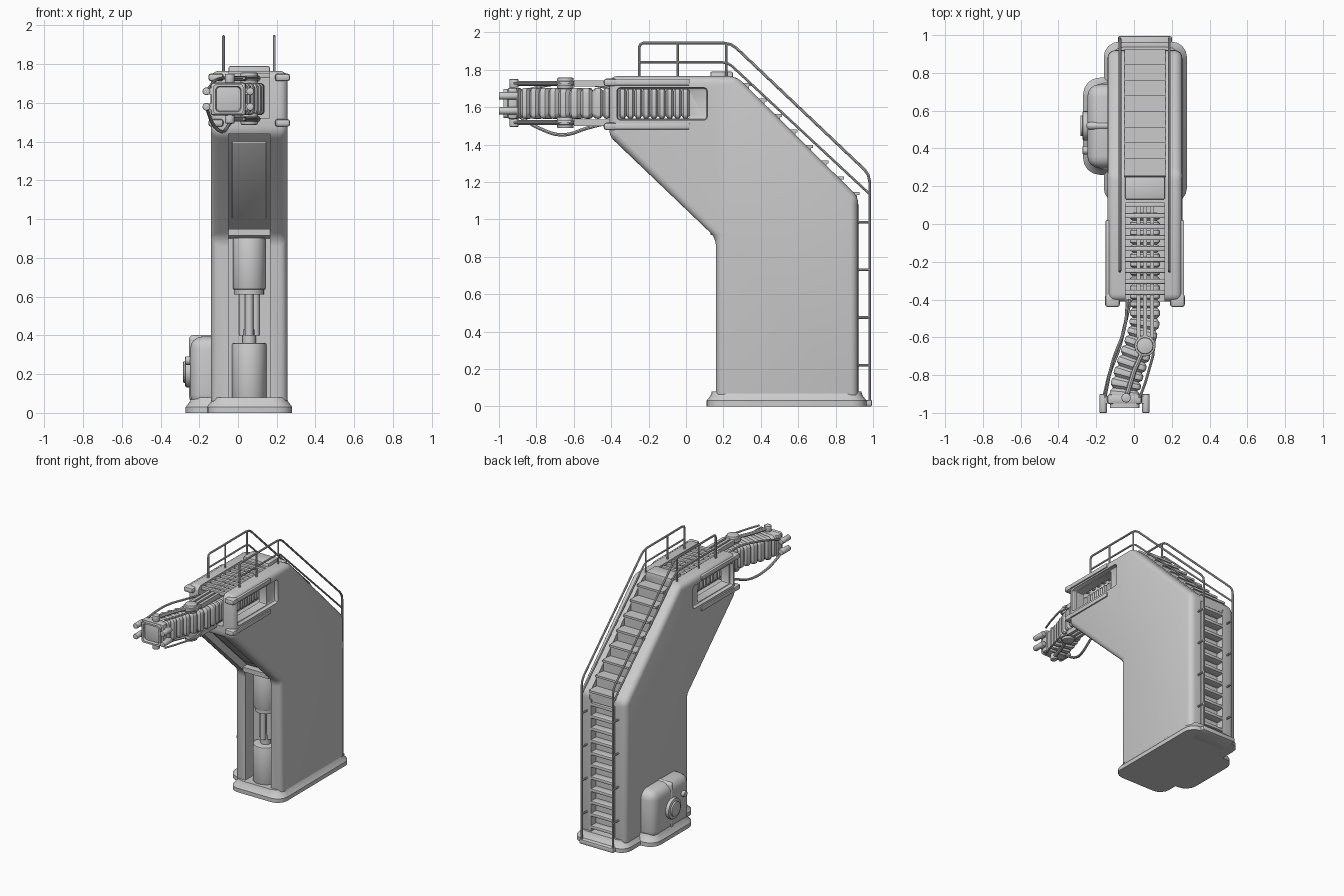
import bpy, bmesh, math
from mathutils import Vector

if "Cube" in bpy.data.objects:
    bpy.data.objects.remove(bpy.data.objects["Cube"])

CX = 0.058   # mid-plane of the tower


def mesh_obj(name, bm):
    bmesh.ops.recalc_face_normals(bm, faces=bm.faces)
    me = bpy.data.meshes.new(name)
    bm.to_mesh(me)
    bm.free()
    ob = bpy.data.objects.new(name, me)
    bpy.context.collection.objects.link(ob)
    return ob


def bevel(ob, w, seg=3):
    m = ob.modifiers.new("bevel", 'BEVEL')
    m.width, m.segments, m.limit_method = w, seg, 'ANGLE'
    return ob


def prism(name, pts, x0, x1, bev=0, seg=3):
    """Side profile (y, z) extruded from x0 to x1."""
    bm = bmesh.new()
    f = bm.faces.new([bm.verts.new((x0, y, z)) for y, z in pts])
    r = bmesh.ops.extrude_face_region(bm, geom=[f])
    bmesh.ops.translate(bm, vec=(x1 - x0, 0, 0),
                        verts=[v for v in r['geom'] if isinstance(v, bmesh.types.BMVert)])
    ob = mesh_obj(name, bm)
    return bevel(ob, bev, seg) if bev else ob


def box(name, x0, x1, y0, y1, z0, z1, bev=0, seg=2):
    return prism(name, [(y0, z0), (y1, z0), (y1, z1), (y0, z1)], x0, x1, bev, seg)


def cyl(name, c, r, h, axis='Z', n=24, bev=0):
    bm = bmesh.new()
    bmesh.ops.create_cone(bm, cap_ends=True, segments=n, radius1=r, radius2=r, depth=h)
    q = Vector((0, 0, 1)).rotation_difference(Vector([axis == a for a in 'XYZ']))
    for v in bm.verts:
        v.co = q @ v.co + Vector(c)
    ob = mesh_obj(name, bm)
    return bevel(ob, bev, 2) if bev else ob


def tube(name, pts, r, smooth=False):
    cu = bpy.data.curves.new(name, 'CURVE')
    cu.dimensions, cu.bevel_depth, cu.bevel_resolution, cu.use_fill_caps = '3D', r, 2, True
    if smooth:
        s = cu.splines.new('BEZIER')
        s.bezier_points.add(len(pts) - 1)
        for p, c in zip(s.bezier_points, pts):
            p.co = c
            p.handle_left_type = p.handle_right_type = 'AUTO'
    else:
        s = cu.splines.new('POLY')
        s.points.add(len(pts) - 1)
        for p, c in zip(s.points, pts):
            p.co = (*c, 1)
    ob = bpy.data.objects.new(name, cu)
    bpy.context.collection.objects.link(ob)
    return ob


def loft(name, rings):
    """Rounded rectangles (half u, half v, radius, placing function) joined in order."""
    bm, prev = bmesh.new(), None
    for i, (hu, hv, r, place) in enumerate(rings):
        loop = []
        for k, (su, sv) in enumerate(((1, 1), (-1, 1), (-1, -1), (1, -1))):
            for j in range(5):
                a = math.pi / 2 * (k + j / 4)
                loop.append(bm.verts.new(place(su * (hu - r) + r * math.cos(a),
                                               sv * (hv - r) + r * math.sin(a))))
        if prev:
            for j in range(20):
                bm.faces.new((prev[j], prev[j - 1], loop[j - 1], loop[j]))
        if i in (0, len(rings) - 1):
            bm.faces.new(loop)
        prev = loop
    return mesh_obj(name, bm)


def skirt(name, x0, x1, y0, y1, r):
    cx, cy = (x0 + x1) / 2, (y0 + y1) / 2
    loft(name, [((x1 - x0) / 2 - d, (y1 - y0) / 2 - d, r, lambda u, v, z=z: (cx + u, cy + v, z))
                for z, d in ((0, 0), (0.03, 0), (0.06, 0.022), (0.08, 0.028))])


# tower body with front, back, head and window recesses
body = prism("tower_body", [(0.16, 0.03), (0.92, 0.03), (0.92, 1.12), (0.27, 1.765),
                            (-0.41, 1.765), (-0.41, 1.445), (0.16, 0.9)], -0.14, 0.256, 0.04, 4)
cutters = [
    prism("cut_front", [(-0.5, 0.08), (0.26, 0.08), (0.26, 0.9), (0.2, 0.93), (-0.33, 1.44),
                        (-0.5, 1.44)], -0.05, 0.165),
    prism("cut_back", [(0.865, 0.06), (1.1, 0.06), (1.1, 1.9), (0.25, 1.9), (0.25, 1.67),
                       (0.865, 1.06)], -0.05, 0.166),
    box("cut_head", -0.046, 0.162, -0.6, 0.11, 1.52, 1.9),
    box("cut_window_through", -0.3, 0.4, -0.355, 0.02, 1.54, 1.695, 0.012),
    box("cut_window_right", 0.226, 0.4, -0.37, 0.115, 1.53, 1.705, 0.02),
    box("cut_window_left", -0.3, -0.11, -0.37, 0.115, 1.53, 1.705, 0.02)]
for c in cutters:
    m = body.modifiers.new("cut", 'BOOLEAN')
    m.object, m.operation, m.solver = c, 'DIFFERENCE', 'EXACT'
    c.hide_render = True

# base skirts and side cabinet
skirt("base_skirt", -0.16, 0.28, 0.11, 0.965, 0.08)
skirt("cabinet_skirt", -0.27, 0.02, 0.26, 0.775, 0.09)
box("stair_foot", -0.085, 0.2, 0.85, 0.995, 0, 0.035, 0.008)
box("side_cabinet", -0.247, -0.05, 0.295, 0.74, 0.03, 0.395, 0.065, 4)
box("cabinet_band", -0.252, -0.1, 0.5, 0.54, 0.06, 0.401, 0.06, 4)
cyl("hatch_ring", (-0.255, 0.52, 0.21), 0.078, 0.035, 'X', 24, 0.008)
cyl("hatch_cover", (-0.262, 0.52, 0.21), 0.055, 0.044, 'X', 24, 0.006)
cyl("cabinet_knob", (-0.255, 0.39, 0.27), 0.022, 0.035, 'X', 16, 0.005)

# hydraulic piston in front recess
py = 0.25
cyl("piston_lower", (CX, py, 0.21), 0.088, 0.3, bev=0.008)
cyl("piston_neck", (CX, py, 0.39), 0.035, 0.08)
for i in range(4):
    a = math.pi / 2 * i
    cyl("piston_rod", (CX + 0.033 * math.cos(a), py + 0.033 * math.sin(a), 0.51), 0.021, 0.22, n=16)
cyl("piston_collar", (CX, py, 0.625), 0.076, 0.03)
cyl("piston_upper", (CX, py, 0.77), 0.085, 0.27, bev=0.012)
prism("slope_panel", [(0.12, 1.0), (0.15, 1.03), (-0.265, 1.425), (-0.295, 1.395)], -0.03, 0.145, 0.005)
box("slope_beam", -0.05, 0.165, 0.13, 0.27, 0.915, 0.95)

# stairs on the slope, rungs on the back
n, (ya, za), (yb, zb) = 8, (0.915, 1.06), (0.255, 1.725)
steps = []
for i in range(n):
    y, z = ya + (yb - ya) * i / n, za + (zb - za) * i / n
    steps += [(y, z), (y, z + (zb - za) / n)]
steps += [(yb, zb), (0.24, 1.6), (0.83, 1.02)]
prism("stairs", steps, -0.05, 0.166)
for i in range(n):
    y, z = ya + (yb - ya) * i / n, za + (zb - za) * (i + 1) / n
    box("stair_tread", -0.05, 0.166, y - 0.06, y + 0.012, z - 0.012, z + 0.004)
for i in range(11):
    z = 0.1 + 0.093 * i
    box("ladder_rung", -0.04, 0.156, 0.86, 0.925, z, z + 0.024, 0.005)
for x in (-0.048, 0.148):
    box("ladder_stringer", x, x + 0.016, 0.86, 0.925, 0.06, 1.08)
box("top_landing", -0.048, 0.164, 0.13, 0.25, 1.72, 1.79, 0.008)

# hand rails
for x in (-0.075, 0.187):
    tube("rail_top", [(x, y, z) for y, z in (
        (-0.25, 1.75), (-0.25, 1.92), (-0.243, 1.937), (-0.225, 1.943), (0.2, 1.943), (0.24, 1.935),
        (0.27, 1.915), (0.955, 1.265), (0.975, 1.235), (0.982, 1.2), (0.982, 0.02))], 0.0075)
    tube("rail_middle", [(x, y, z) for y, z in (
        (-0.25, 1.84), (0.19, 1.84), (0.22, 1.835), (0.245, 1.82), (0.982, 1.135))], 0.0065)
    for y in (-0.045, 0.215):
        tube("rail_post", [(x, y, 1.75), (x, y, 1.94)], 0.0065)
    for z in (0.22, 0.475, 0.73, 0.985):
        tube("rail_bracket", [(x, 0.9, z), (x, 0.982, z)], 0.007)

# head: top slats, arm beams, side bars and corner caps
for i in range(9):
    y = -0.375 + 0.058 * i
    box("top_slat", -0.048, 0.164, y, y + 0.026, 1.728, 1.755, 0.004)
for z in (1.705, 1.495):
    for x in (0.012, 0.048, 0.085):
        box("arm_beam", x, x + 0.022, -0.6, 0.09, z + 0.004, z + 0.038)
    cyl("pivot_disc", (CX, -0.645, z + 0.022), 0.056, 0.024, bev=0.005)
    cyl("pivot_hub", (CX, -0.645, z + 0.022), 0.044, 0.06, bev=0.006)
for z in (1.732, 1.497):
    for x0, x1 in ((-0.15, -0.12), (0.236, 0.266)):
        box("side_bar", x0, x1, -0.42, 0.02, z - 0.016, z + 0.016, 0.006)
    for x0, x1 in ((-0.153, -0.075), (0.191, 0.269)):
        box("corner_cap", x0, x1, -0.44, -0.37, z - 0.02, z + 0.02, 0.014)


# bellows arm curving towards the left
def mid_x(y):
    t = min(1, max(0, (-0.48 - y) / 0.44))
    return CX - 0.108 * t * t * (3 - 2 * t)


def at(y):
    a = math.atan((mid_x(y + 0.01) - mid_x(y - 0.01)) / 0.02)
    return lambda u, v: (mid_x(y) + u * math.cos(a), y - u * math.sin(a), 1.62 + v)


rings, y = [], 0.06
while y > -0.9:
    pitch = 0.042 if y > -0.42 else 0.054
    for f, d in ((0, 0.016), (0.25, 0.002), (0.5, 0), (0.75, 0.002)):
        rings.append((0.08 - d, 0.083 - d, 0.024, at(y - pitch * f)))
    y -= pitch
rings.append((0.064, 0.067, 0.024, at(-0.915)))
loft("bellows", rings)

# end flange with clamps
ex = -0.05
box("end_flange", ex - 0.092, ex + 0.092, -0.955, -0.9, 1.535, 1.705, 0.016)
loft("end_mouth", [(h, h, 0.02, lambda u, v, q=q: (ex + u, q, 1.62 + v)) for h, q in
                   ((0.078, -0.94), (0.078, -0.975), (0.066, -0.975), (0.062, -0.955))])
for z in (1.58, 1.66):
    for s in (-1, 1):
        x = ex + s * 0.113
        box("clamp_lug", min(x, ex + s * 0.08), max(x, ex + s * 0.08), -0.95, -0.91, z - 0.016, z + 0.016)
        cyl("clamp_bolt", (x, -0.95, z), 0.02, 0.1, 'Y', 16, 0.005)

# links from pivot to flange and hoses
for z in (1.727, 1.517):
    tube("steer_link", [(CX, -0.645, z), (0.0, -0.78, z), (-0.042, -0.92, z)], 0.013)
    cyl("link_pin", (-0.042, -0.92, z), 0.025, 0.045, n=16, bev=0.004)
    tube("side_rod", [(0.11, -0.6, z), (0.1, -0.7, z), (0.06, -0.84, z), (0.03, -0.92, z)], 0.007)
tube("hose_low", [(-0.02, -0.4, 1.52), (-0.045, -0.52, 1.49), (-0.08, -0.66, 1.452),
                  (-0.125, -0.78, 1.485), (-0.16, -0.92, 1.57)], 0.009, True)
tube("hose_side", [(-0.035, -0.4, 1.7), (-0.05, -0.55, 1.725), (-0.11, -0.72, 1.72),
                   (-0.155, -0.92, 1.67)], 0.008, True)

# bake modifiers, drop cutters, smooth rounded surfaces
bpy.ops.object.select_all(action='SELECT')
bpy.context.view_layer.objects.active = body
bpy.ops.object.convert(target='MESH')
for c in cutters:
    bpy.data.objects.remove(c)
bpy.ops.object.shade_smooth_by_angle(angle=math.radians(35))
